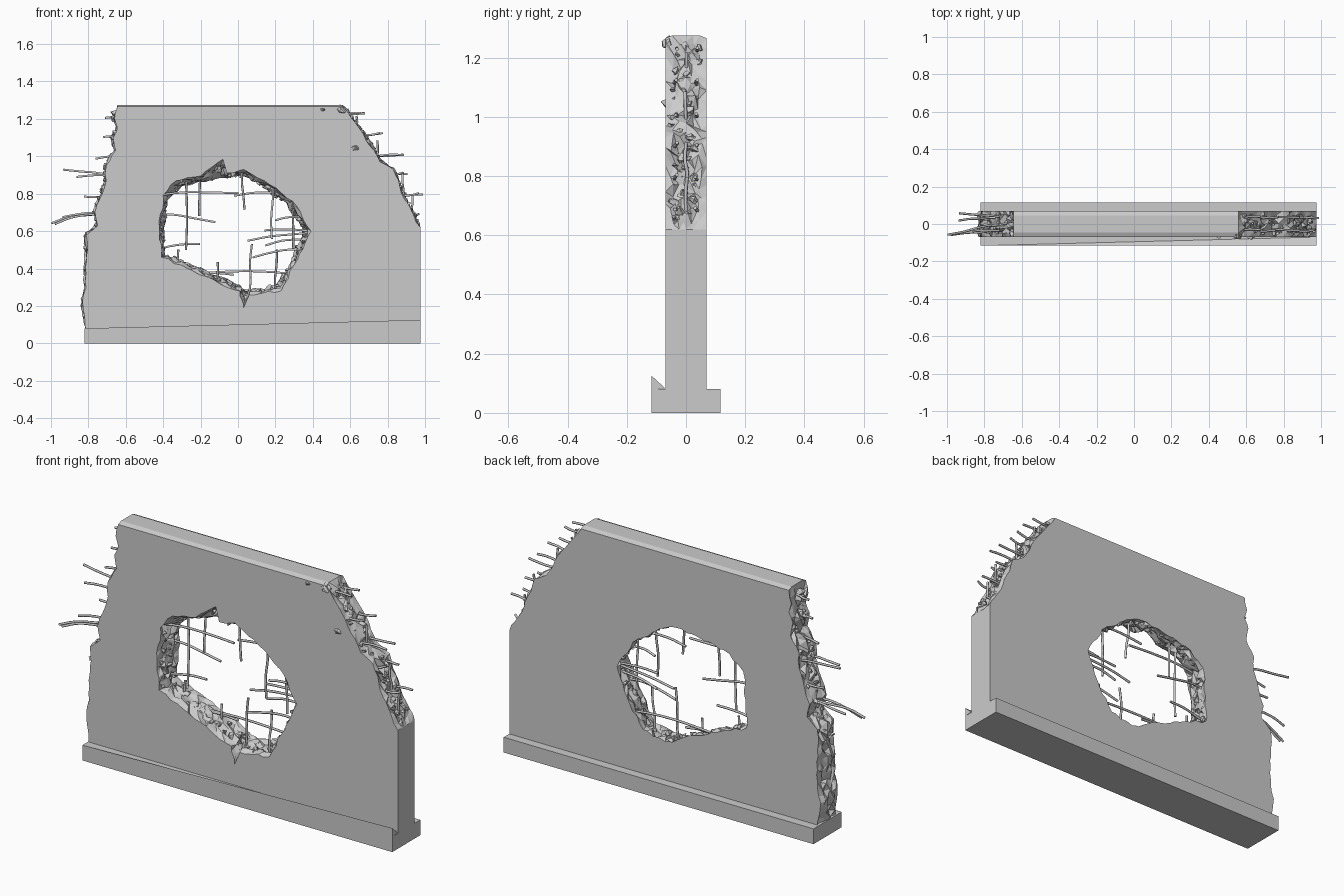
import bpy, bmesh, math, random
from mathutils import Vector

if "Cube" in bpy.data.objects:
    bpy.data.objects.remove(bpy.data.objects["Cube"])

random.seed(7)
T = 0.07  # half thickness of the wall


def rnd(a):
    return random.uniform(-a, a)


def finish(bm, name):
    me = bpy.data.meshes.new(name)
    bmesh.ops.recalc_face_normals(bm, faces=bm.faces[:])
    bm.to_mesh(me)
    bm.free()
    ob = bpy.data.objects.new(name, me)
    bpy.context.collection.objects.link(ob)
    return ob


def resample(front, back, smooth, step=0.035):
    """Split matching front/back loops into short pieces; returns (front, back, rough)."""
    out = []
    n = len(front)
    for i in range(n):
        a, b = Vector(front[i]), Vector(front[(i + 1) % n])
        c, d = Vector(back[i]), Vector(back[(i + 1) % n])
        rough = i not in smooth
        k = max(1, round((b - a).length / step)) if rough else 1
        for j in range(k):
            t = j / k
            inner = rough and j > 0
            jit = Vector((rnd(.007), rnd(.007))) if inner else Vector((0, 0))
            out.append((a.lerp(b, t) + jit, c.lerp(d, t) - jit,
                        rough and (j > 0 or (i - 1) % n not in smooth)))
    return out


def broken_band(bm, pts, rings=6, amp=0.016):
    """Rubbly edge surface between front and back loops; returns both border edge loops."""
    grid = []
    for r in range(rings + 1):
        t = r / rings
        row = []
        for f, b, rough in pts:
            p = f.lerp(b, t)
            y = -T + 2 * T * t
            if 0 < r < rings:
                if rough:
                    p = p + Vector((rnd(amp), rnd(amp)))
                    y += rnd(.008)
                elif p.y > 1.2:
                    p = p + Vector((0, .01))
            row.append(bm.verts.new((p.x, y, p.y)))
        grid.append(row)
    n = len(pts)
    for r in range(rings):
        for i in range(n):
            j = (i + 1) % n
            a, b, c, d = grid[r][i], grid[r][j], grid[r + 1][j], grid[r + 1][i]
            if pts[i][2] or pts[j][2]:
                tris = [(a, b, c), (a, c, d)] if random.random() < .5 else [(a, b, d), (b, c, d)]
                for tri in tris:
                    bm.faces.new(tri)
            else:
                bm.faces.new((a, b, c, d))
    return [[bm.edges.get((row[i], row[(i + 1) % n])) for i in range(n)]
            for row in (grid[0], grid[-1])]


# Wall slab: broken outline and blown-out hole
outline = [(-.81, .06), (-.83, .2), (-.812, .3), (-.81, .58), (-.75, .63), (-.765, .7),
           (-.735, .78), (-.705, .87), (-.705, .95), (-.655, 1.03), (-.668, 1.1),
           (-.645, 1.15), (-.66, 1.2), (-.645, 1.265), (.56, 1.265), (.67, 1.12),
           (.76, .97), (.83, .93), (.89, .77), (.975, .62), (.975, .06)]
hole_front = [(-.40, .79), (-.33, .87), (-.2, .895), (-.08, .985), (-.06, .91), (.03, .93),
              (.14, .87), (.29, .76), (.39, .6), (.32, .45), (.23, .28), (.06, .26),
              (.03, .19), (.01, .28), (-.1, .32), (-.27, .4), (-.41, .46), (-.42, .62)]
hole_back = [(-.38, .77), (-.3, .84), (-.19, .87), (-.08, .885), (-.04, .89), (.04, .89),
             (.12, .85), (.26, .75), (.35, .6), (.29, .45), (.2, .31), (.07, .28),
             (.03, .29), (0, .31), (-.1, .36), (-.27, .43), (-.4, .48), (-.395, .62)]
outer = resample(outline, outline, {13, 19, 20})
inner = resample(hole_front, hole_back, set())
bm = bmesh.new()
out_edges = broken_band(bm, outer)
in_edges = broken_band(bm, inner)
for k, ny in ((0, -1), (1, 1)):
    bmesh.ops.triangle_fill(bm, use_beauty=True, edges=out_edges[k] + in_edges[k],
                            normal=(0, ny, 0))
finish(bm, "broken_wall")

# Footing: low plinth with one lifted front corner
x0, x1, w = -.82, .975, .116
bm = bmesh.new()
bmesh.ops.create_cube(bm, size=1)
for v in bm.verts:
    v.co = ((x1 if v.co.x > 0 else x0), w * 2 * v.co.y, .08 if v.co.z > 0 else 0)
finish(bm, "footing")
bm = bmesh.new()
a, b, c, d = [bm.verts.new(p) for p in ((x0, -w, .08), (x1, -w, .08), (x1, -w, .125), (x1, -T, .083))]
for f in ((a, b, c), (b, d, c), (a, c, d), (a, d, b)):
    bm.faces.new(f)
finish(bm, "footing_wedge")

# Rubble chunks clinging to the broken edges
bm = bmesh.new()


def chunk(x, y, z, s):
    res = bmesh.ops.create_icosphere(bm, subdivisions=1, radius=s)
    sc = [random.uniform(.5, 1.2) for _ in range(3)]
    for v in res["verts"]:
        v.co = Vector((x + v.co.x * sc[0] + rnd(s * .4), y + v.co.y * sc[1] + rnd(s * .4),
                       z + v.co.z * sc[2] + rnd(s * .4)))


for f, b, rough in outer + inner:
    if rough and (f.y > .5 or abs(f.x) < .5):
        for _ in range(2):
            t = random.uniform(.15, .85)
            p = f.lerp(b, t)
            chunk(p.x + rnd(.008), -T + 2 * T * t, p.y + rnd(.008), random.uniform(.01, .02))
# Chips on the front face and at the top corner
for x, z, s in ((.46, 1.25, .022), (.63, 1.05, .03), (.55, 1.25, .022)):
    chunk(x, -T + .01, z, s)
finish(bm, "rubble")


# Reinforcing bars: bent round rods given by end points (x, y, z)
cu = bpy.data.curves.new("rebar", "CURVE")
cu.dimensions = "3D"
cu.bevel_depth = .006
cu.bevel_resolution = 1
cu.resolution_u = 3
cu.use_fill_caps = True


def bar(x0, z0, x1, z1, y=0.0, y_end=None, sag=.012):
    a = Vector((x0, y, z0))
    b = Vector((x1, y if y_end is None else y_end, z1))
    sp = cu.splines.new("BEZIER")
    sp.bezier_points.add(3)
    for i, bp in enumerate(sp.bezier_points):
        t = i / 3
        wob = Vector((rnd(.005), rnd(.005), rnd(.005) - sag * math.sin(math.pi * t) * -1))
        bp.co = a.lerp(b, t) + wob
        bp.handle_left_type = bp.handle_right_type = "AUTO"


# Bars sticking out of the left and right edges
for y, ends in ((-.03, (-.98, .64, -.06)), (.03, (-.94, .67, .02))):
    bar(-.72, .69, *ends[:2], y, ends[2])
for y, ends in ((-.03, (-.86, .89, -.04)), (.03, (-.93, .925, .06))):
    bar(-.66, .89, *ends[:2], y, ends[2])
bar(-.74, .69, -.995, .645, .0, -.055)
for z, x in ((1.22, -.71), (1.11, -.725), (1.0, -.76), (.79, -.82)):
    bar(-.62, z, x, z - .01, rnd(.04), sag=0)
for xa, z, xb in ((.52, 1.22, .70), (.62, 1.11, .785), (.72, 1.0, .895), (.82, .9, .92),
                  (.85, .79, .99), (.9, .68, .98)):
    for y in (-.035, .035):
        bar(xa, z, xb - random.uniform(0, .04), z + .01, y, sag=0)
for x, za, zb in ((.63, 1.1, 1.22), (.74, .95, 1.08), (.88, .75, .92), (.93, .6, .79)):
    bar(x, za, x + .005, zb, .0, sag=0)

# Bars inside the hole: horizontals then verticals
for h in ((-.46, .79, .0, .80), (-.46, .69, -.12, .65), (-.46, .49, -.2, .53),
          (-.3, .37, .34, .37), (.05, .55, .42, .59), (.14, .60, .42, .60),
          (.08, .46, .36, .50), (-.02, .79, .3, .79), (.2, .66, .4, .67)):
    bar(*h, y=random.choice((-.03, .03)))
bar(.15, .52, .4, .56, .03)
bar(-.3, .36, -.02, .37, .03)
for x, za, zb in ((-.28, .88, .5), (-.2, .92, .68), (.02, .94, .71), (.19, .88, .56),
                  (.3, .8, .5), (.06, .24, .53), (.2, .28, .5), (-.1, .3, .43), (-.31, .38, .5)):
    bar(x, za, x + rnd(.015), zb, random.choice((-.02, .02)), sag=0)
rebar = bpy.data.objects.new("rebar", cu)
bpy.context.collection.objects.link(rebar)
